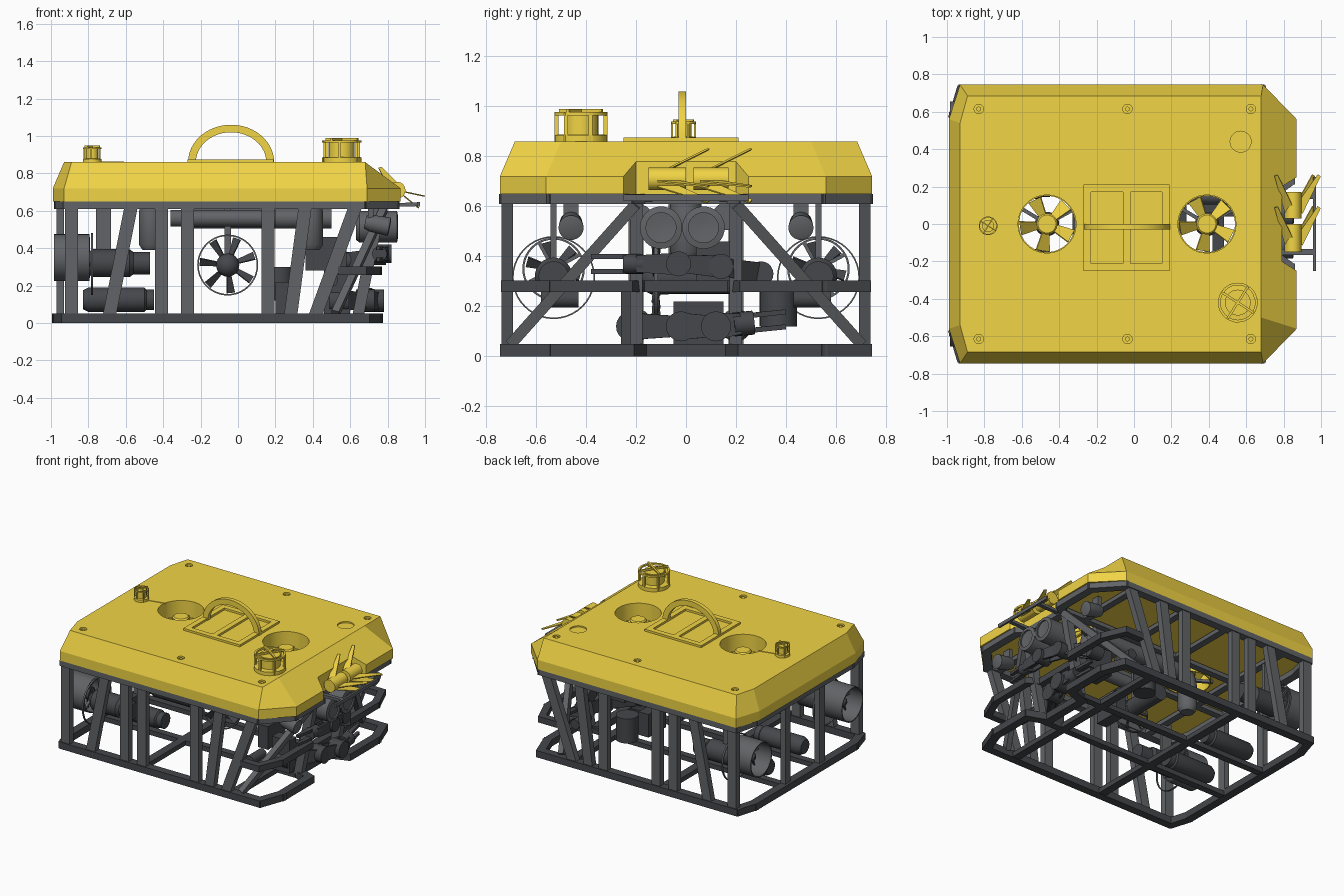
import bpy, bmesh, math
from mathutils import Vector, Matrix

if "Cube" in bpy.data.objects:
    bpy.data.objects.remove(bpy.data.objects["Cube"])

def material(name, c):
    m = bpy.data.materials.new(name)
    m.diffuse_color = (*c, 1)
    m.use_nodes = True
    m.node_tree.nodes["Principled BSDF"].inputs["Base Color"].default_value = m.diffuse_color
    return m

YEL = material("yellow_foam", (0.88, 0.66, 0.06))
GREY = material("frame_grey", (0.12, 0.126, 0.135))
DARK = material("dark_metal", (0.06, 0.063, 0.07))

def finish(name, bm, mat, smooth=False):
    bmesh.ops.recalc_face_normals(bm, faces=bm.faces)
    me = bpy.data.meshes.new(name)
    bm.to_mesh(me); bm.free()
    ob = bpy.data.objects.new(name, me)
    bpy.context.collection.objects.link(ob)
    me.materials.append(mat)
    if smooth:
        bpy.ops.object.select_all(action='DESELECT')
        ob.select_set(True)
        bpy.context.view_layer.objects.active = ob
        bpy.ops.object.shade_smooth_by_angle(angle=math.radians(35))
    return ob

def beam(name, a, b, thick, width, normal=(0, 0, 1), mat=GREY, taper=1.0):
    """Bar from a to b, thick along normal, width across it."""
    a, b, n = Vector(a), Vector(b), Vector(normal)
    d = (b - a).normalized()
    v = d.cross(n).normalized(); n = v.cross(d)
    bm = bmesh.new()
    ends = []
    for p, t in ((a, 1), (b, taper)):
        ends.append([bm.verts.new(p + n * i * thick / 2 + v * j * t * width / 2)
                     for i, j in ((-1, -1), (1, -1), (1, 1), (-1, 1))])
    for i in range(4):
        k = (i + 1) % 4
        bm.faces.new((ends[0][i], ends[0][k], ends[1][k], ends[1][i]))
    bm.faces.new(ends[0]); bm.faces.new(ends[1])
    return finish(name, bm, mat)

def box(name, lo, hi, mat=GREY):
    y, z = (lo[1] + hi[1]) / 2, (lo[2] + hi[2]) / 2
    return beam(name, (lo[0], y, z), (hi[0], y, z), hi[2] - lo[2], hi[1] - lo[1], mat=mat)

def lathe(name, at, axis, profile, mat=GREY, n=32, closed=False):
    """Revolve (radius, height) points about an axis through at."""
    M = Matrix.Translation(at) @ Vector(axis).to_track_quat('Z', 'Y').to_matrix().to_4x4()
    bm = bmesh.new()
    rings = [[bm.verts.new(M @ Vector((r * math.cos(2 * math.pi * i / n), r * math.sin(2 * math.pi * i / n), h)))
              for i in range(n)] for r, h in profile]
    for q in range(len(rings) if closed else len(rings) - 1):
        A, B = rings[q], rings[(q + 1) % len(rings)]
        for i in range(n):
            bm.faces.new((A[i], A[(i + 1) % n], B[(i + 1) % n], B[i]))
    if not closed:
        bm.faces.new(rings[0]); bm.faces.new(rings[-1])
    return finish(name, bm, mat, True)

def cyl(name, a, b, r, mat=GREY, n=28):
    d = Vector(b) - Vector(a)
    return lathe(name, a, d, [(r, 0), (r, d.length)], mat, n)

def tube(name, at, axis, ro, ri, h, mat=GREY):
    return lathe(name, at, axis, [(ro, -h/2), (ro, h/2), (ri, h/2), (ri, -h/2)], mat, 40, True)

def propeller(name, at, axis, r, hub, blades, mat, width=.035):
    at, ax = Vector(at), Vector(axis).normalized()
    lathe(name + "_hub", at, ax, [(hub, -.05), (hub, .02), (hub * .75, .05), (hub * .3, .065)], mat, 24)
    u = ax.orthogonal().normalized(); w = ax.cross(u)
    for i in range(blades):
        t = 2 * math.pi * i / blades
        d, s = u * math.cos(t) + w * math.sin(t), w * math.cos(t) - u * math.sin(t)
        beam(f"{name}_blade_{i}", at + d * hub * .8, at + d * r, .008, width,
             ax * .8 + s * .6, mat, 2.0)

def rail(name, pts, z, h, w, closed=True, mat=GREY):
    for i in range(len(pts) if closed else len(pts) - 1):
        a, b = Vector((*pts[i], z)), Vector((*pts[(i + 1) % len(pts)], z))
        e = (b - a).normalized() * w * .3
        beam(f"{name}_{i}", a - e, b + e, h, w, mat=mat)

def mirror_y(half):
    return half + [(x, -y) for x, y in reversed(half)]

# Foam float: three stacked outlines
bm = bmesh.new()
low = mirror_y([(-.99, .56), (-.93, .745), (.69, .745), (.87, .56)])
top = mirror_y([(-.93, .54), (-.89, .685), (.68, .685), (.68, .5)])
loops = [[bm.verts.new((x, y, z)) for x, y in o] for o, z in ((low, .65), (low, .72), (top, .86))]
for A, B in zip(loops, loops[1:]):
    for i in range(8):
        bm.faces.new((A[i], A[(i + 1) % 8], B[(i + 1) % 8], B[i]))
bm.faces.new(loops[0]); bm.faces.new(loops[2])
hull = finish("foam_float", bm, YEL)

# Cut the thruster wells, bolt recesses and front notch
WELLS = (-.465, .39)
BOLTS = [(x, y) for x in (-.83, -.035, .625) for y in (-.615, .615)]
cutters = [cyl("well_cutter", (x, 0, .5), (x, 0, 1), .155, YEL, 40) for x in WELLS]
cutters += [cyl("bolt_cutter", (x, y, .845), (x, y, .9), .025, YEL, 20) for x, y in BOLTS]
cutters.append(cyl("port_cutter", (.57, .44, .85), (.57, .44, .9), .056, YEL))
cutters.append(beam("notch_cutter", (.79, 0, .75), (.95, 0, .75), .4, .40, mat=YEL, taper=1.5))
for c in cutters:
    c.hide_render = True
    m = hull.modifiers.new("cut", 'BOOLEAN')
    m.object, m.operation, m.solver = c, 'DIFFERENCE', 'EXACT'
    bpy.context.view_layer.objects.active = hull
    bpy.ops.object.modifier_apply(modifier=m.name)
    bpy.data.objects.remove(c)
for x, y in BOLTS:
    cyl("float_bolt", (x, y, .84), (x, y, .855), .013, YEL, 12)

# Lifting plate with two windows, and the lifting arch
for y in (-.23, .19):
    box("plate_edge", (-.27, y - .02, .855), (.19, y + .02, .875), YEL)
for x in (-.25, -.04, .17):
    box("plate_bar", (x - .02, -.21, .855), (x + .02, .17, .875), YEL)
bm = bmesh.new()
secs = []
for i in range(25):
    t = math.pi * i / 24
    secs.append([bm.verts.new((-.037 + rx * math.cos(t), y, .86 + rz * math.sin(t)))
                 for rx, rz, y in ((.23, .2, -.03), (.23, .2, 0), (.188, .16, 0), (.188, .16, -.03))])
for A, B in zip(secs, secs[1:]):
    for i in range(4):
        bm.faces.new((A[i], A[(i + 1) % 4], B[(i + 1) % 4], B[i]))
bm.faces.new(secs[0]); bm.faces.new(secs[-1])
finish("lifting_arch", bm, YEL, True)

# Caged beacons on top
def beacon(name, x, y, r, h):
    z = .86
    lathe(name + "_base", (x, y, z), (0, 0, 1), [(r, 0), (r, h * .2), (r * .65, h * .22), (r * .65, h * .85)], YEL)
    tube(name + "_ring", (x, y, z + h * .85), (0, 0, 1), r, r * .87, h * .1, YEL)
    for i in range(6):
        t = math.pi * i / 3 + .4
        px, py = x + r * .93 * math.cos(t), y + r * .93 * math.sin(t)
        beam(name + "_post", (px, py, z), (px, py, z + h * .88), r * .12, r * .15, (1, 0, 0), YEL)
    for t in (1.0, 2.57):
        d = Vector((math.cos(t), math.sin(t), 0)) * r * .95
        c = Vector((x, y, z + h * .95))
        beam(name + "_cross", c - d, c + d, h * .1, r * .12, mat=YEL)
beacon("large_beacon", .555, -.42, .106, .13)
beacon("small_beacon", -.78, -.01, .05, .088)
beam("beacon_cable", (-.74, 0, .861), (-.61, .03, .861), .006, .008, mat=YEL)

# Vertical thrusters in the wells
for x in WELLS:
    tube("well_duct", (x, 0, .68), (0, 0, 1), .157, .15, .12, YEL)
    propeller("lift_prop", (x, 0, .73), (0, 0, 1), .145, .055, 5, YEL, .045)
    lathe("lift_cap", (x, 0, .7), (0, 0, 1), [(.056, 0), (.056, .11), (.048, .118)], YEL)
    lathe("lift_motor", (x, 0, .39), (0, 0, 1), [(.045, 0), (.065, .03), (.065, .2), (.04, .33)])
    for a in (.5, 2.6, 4.7):
        beam("motor_strut", (x, 0, .64), (x + .17 * math.cos(a), .17 * math.sin(a), .64), .02, .02)

# Frame rails: skid, top rail and front mid rail
skid = mirror_y([(-.96, .58), (-.92, .715), (.68, .715), (.74, .55), (.74, .23), (.6, .18)])
upper = mirror_y([(-.95, .55), (-.91, .715), (.67, .715), (.83, .54), (.83, .23), (.76, .18)])
rail("skid_rail", skid, .025, .05, .06, mat=DARK)
rail("top_rail", upper, .63, .04, .06)
mid = mirror_y([(.55, .715), (.67, .715), (.74, .55), (.74, .23), (.66, .18)])
rail("mid_rail", mid, .28, .045, .05, False, DARK)
beam("front_bumper", (.965, -.25, .635), (.965, .25, .635), .025, .015)
for y in (-.15, .15):
    beam("bumper_bracket", (.77, y, .63), (.97, y, .635), .02, .03)
for x in (-.3, .45):
    beam("skid_crossbar", (x, -.71, .02), (x, .71, .02), .035, .06, mat=DARK)
for x in (-.7, -.2, .16, .6):
    beam("top_crossbar", (x, -.71, .625), (x, .71, .625), .03, .05)
for y in (-.2, .2):
    beam("skid_runner", (-.95, y, .02), (.62, y, .02), .035, .05, mat=DARK)
    beam("top_runner", (-.93, y, .625), (.78, y, .625), .03, .05)

# Side posts and braces, repeated on both sides
POSTS = [(-.89, -.89), (-.69, -.57), (-.41, -.41), (-.27, -.27), (.16, .16), (.28, .36), (.41, .63)]
for s in (-1, 1):
    for xb, xt in POSTS:
        beam("side_post", (xb, s * .715, .03), (xt, s * .715, .63), .045, .07, (0, 1, 0))
    beam("front_diagonal", (.52, s * .7, .05), (.78, s * .2, .61), .04, .045, (1, 0, 0))
    beam("front_post", (.64, s * .2, .03), (.76, s * .2, .63), .05, .06, (0, 1, 0))
    beam("rear_post", (-.95, s * .2, .03), (-.95, s * .2, .63), .04, .06, (1, 0, 0))

    # Rear thruster, guard ring and hanger
    y, z = s * .53, .35
    tube("rear_duct", (-.89, y, z), (1, 0, 0), .125, .117, .19)
    tube("rear_guard", (-.78, y, .315), (1, 0, 0), .166, .16, .012)
    propeller("rear_prop", (-.87, y, z), (-1, 0, 0), .11, .04, 6, DARK, .025)
    lathe("rear_motor", (-.82, y, z - .03), (1, 0, 0), [(.04, 0), (.075, .04), (.075, .24), (.06, .26), (.06, .35)], DARK)
    for a in range(4):
        t = math.pi * a / 2 + .5
        beam("duct_strut", (-.8, y, z), (-.8, y + .12 * math.cos(t), z + .12 * math.sin(t)), .02, .015, (1, 0, 0))
    beam("rear_hanger", (-.72, y, z), (-.72, y, .63), .025, .08, (0, 1, 0))

    # Battery cans low in the frame, small side actuator
    lathe("battery_can", (-.83, s * .2, .125), (1, 0, 0), [(.05, 0), (.065, .03), (.065, .33), (.055, .34), (.055, .38)], DARK)
    cyl("side_actuator", (.5, s * .43, .23), (.5, s * .58, .23), .035, DARK)

    # Front camera can
    y = s * .085 - .015
    lathe("camera_can", (.63, y, .515), (1, 0, 0), [(.07, 0), (.085, .02), (.085, .22), (.06, .225), (.06, .215), (.02, .21)])
    # Lamps and bracket under the top rail
    lathe("front_lamp", (.68, s * .46, .54), (1, 0, -.2), [(.035, 0), (.045, .03), (.05, .13), (.035, .135)])
    beam("lamp_bracket", (.71, s * .46, .54), (.71, s * .46, .63), .03, .06, (1, 0, 0))

# Lateral thruster in the middle of the frame
propeller("lateral_prop", (-.055, -.12, .31), (0, -1, 0), .15, .062, 7, DARK, .025)
tube("lateral_guard", (-.055, -.12, .31), (0, 1, 0), .163, .155, .015)
beam("lateral_hanger", (-.055, -.05, .31), (-.055, -.05, .63), .04, .035, (0, 1, 0))
cyl("lateral_motor", (-.055, -.1, .31), (-.055, .2, .31), .06, DARK)

# Central pressure cans and equipment
cyl("main_can", (-.36, -.18, .56), (.2, -.18, .56), .045)
cyl("second_can", (-.3, .16, .56), (.5, .16, .56), .055)
cyl("reel_can", (.22, .37, .12), (.22, .37, .3), .075, DARK)
box("valve_pack", (.2, -.05, .05), (.28, .15, .22), DARK)
box("control_box", (.36, .04, .28), (.58, .2, .46), DARK)
box("pump_block", (.46, -.26, .04), (.6, -.18, .28), DARK)

# Manipulators: plates, joints, link and jaws folded across the front
def arm(name, pts, r):
    for i, (a, b) in enumerate(zip(pts, pts[1:])):
        for o in (-.03, .03):
            k = Vector((o, 0, 0))
            beam(f"{name}_plate_{i}", Vector(a) + k, Vector(b) + k, .014, r * 1.8, (1, 0, 0), DARK, .75)
        cyl(f"{name}_ram_{i}", a, b, r * .45, DARK, 16)
        cyl(f"{name}_joint_{i}", Vector(a) - Vector((.05, 0, 0)), Vector(a) + Vector((.05, 0, 0)), r, DARK, 20)
    e = Vector(pts[-1]); d = (e - Vector(pts[-2])).normalized()
    cyl(name + "_wrist", e - d * .03, e + d * .05, r * .8, DARK, 20)
    for o in (-.03, .03):
        beam(name + "_jaw", e + d * .04 + Vector((0, 0, o)), e + d * .18 + Vector((0, 0, o)), .02, .04, mat=DARK, taper=.5)
arm("upper_arm", [(.6, .3, .33), (.74, .14, .36), (.77, -.03, .37), (.76, -.2, .37)], .05)
arm("lower_arm", [(.54, -.22, .12), (.68, -.02, .12), (.73, .12, .12), (.72, .22, .13)], .06)

# Yellow finned rollers in the front notch
for y0, y1 in ((-.15, 0), (.03, .17)):
    cyl("roller", (.85, y0, .71), (.85, y1, .71), .045, YEL)
    for x, z in ((-.09, .12), (.14, -.03), (.11, -.09)):
        beam("roller_fin", (.85 + x * .2, y1 - .1, .71 + z * .2), (.85 + x, y1 + .09, .71 + z),
             .007, .055, (-z, 0, x) if x > 0 else (0, .6, -.6), YEL, .35)
